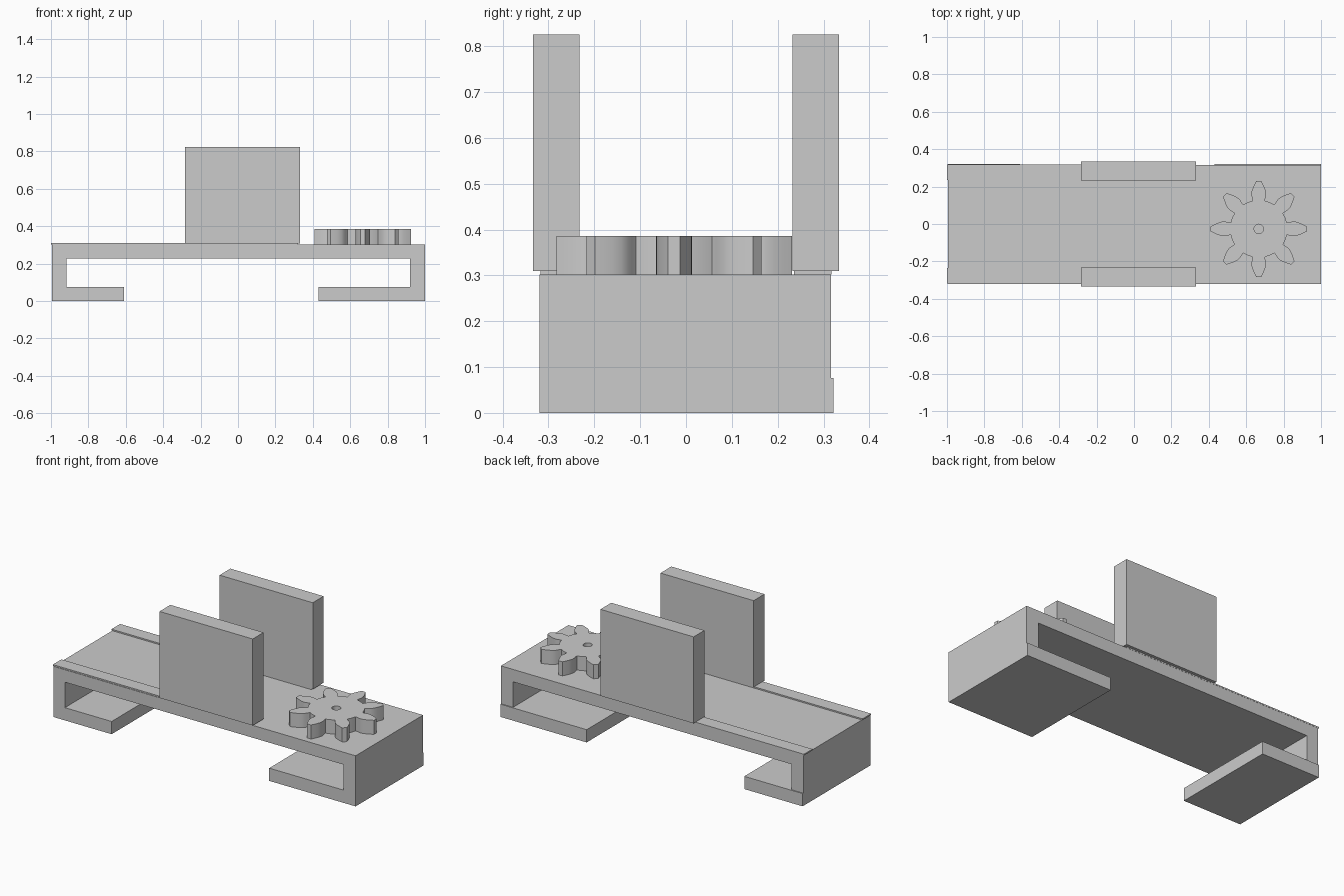
import bpy, bmesh, math
from mathutils import Vector

cube = bpy.data.objects.get("Cube")
if cube:
    bpy.data.objects.remove(cube, do_unlink=True)

grey = bpy.data.materials.new("light_grey")
grey.use_nodes = True
colour = (0.6, 0.6, 0.6, 1)
grey.diffuse_color = colour
grey.node_tree.nodes["Principled BSDF"].inputs["Base Color"].default_value = colour


def finish(name, bm):
    bmesh.ops.recalc_face_normals(bm, faces=bm.faces)
    mesh = bpy.data.meshes.new(name)
    bm.to_mesh(mesh)
    bm.free()
    obj = bpy.data.objects.new(name, mesh)
    obj.data.materials.append(grey)
    bpy.context.collection.objects.link(obj)
    return obj


def extrude(name, loops, offset):
    """Fill one or more closed loops and extrude them along an offset."""
    bm = bmesh.new()
    edges = []
    for loop in loops:
        verts = [bm.verts.new(p) for p in loop]
        edges += [bm.edges.new((verts[i - 1], verts[i])) for i in range(len(verts))]
    if len(loops) == 1:
        bm.faces.new(verts)
    else:
        bmesh.ops.triangle_fill(bm, edges=edges, use_beauty=True)
    result = bmesh.ops.extrude_face_region(bm, geom=bm.faces[:], use_keep_orig=True)
    moved = [g for g in result["geom"] if isinstance(g, bmesh.types.BMVert)]
    bmesh.ops.translate(bm, verts=moved, vec=Vector(offset))
    return finish(name, bm)


def box(name, x0, x1, y0, y1, z0, z1):
    corners = [(x0, y0, z0), (x1, y0, z0), (x1, y1, z0), (x0, y1, z0)]
    return extrude(name, [corners], (0, 0, z1 - z0))


# Bridge body: a deck with a leg at each end
FRONT, BACK, DECK = -0.32, 0.316, 0.302
FLANGE = 0.076
profile = [(-0.995, FLANGE), (-0.995, DECK), (1, DECK), (1, FLANGE),
           (0.92, FLANGE), (0.92, 0.228), (-0.918, 0.228), (-0.918, FLANGE)]
extrude("base", [[(x, FRONT, z) for x, z in profile]], (0, BACK - FRONT, 0))

# Inward feet, slightly longer than the body at the back
box("right_foot", -0.995, -0.61, FRONT, 0.322, 0, FLANGE)
box("left_foot", 0.43, 1, FRONT, 0.322, 0, FLANGE)

# Upright plates standing on thin rails
for name, side in (("front", -1), ("back", 1)):
    y0, y1 = sorted((side * 0.232, side * 0.334))
    box(name + "_plate", -0.284, 0.331, y0, y1, 0.309, 0.825)
    y0, y1 = sorted((side * 0.236, side * 0.317))
    box(name + "_rail", -1, 0.32, y0, y1, DECK, 0.31)

# Gear with eight teeth and a small bore
TEETH, CX, CY = 8, 0.667, -0.026
flank = [(0.15, 0.033), (0.165, 0.035), (0.18, 0.039), (0.2, 0.038),
         (0.22, 0.031), (0.24, 0.022), (0.257, 0.013)]
tooth = [(r, -w) for r, w in flank] + [(r, w) for r, w in reversed(flank)]
outline = []
for i in range(TEETH):
    a = math.tau * i / TEETH
    c, s = math.cos(a), math.sin(a)
    outline += [(CX + r * c - w * s, CY + r * s + w * c, DECK) for r, w in tooth]
    gap = a + math.pi / TEETH
    outline.append((CX + 0.154 * math.cos(gap), CY + 0.154 * math.sin(gap), DECK))
bore = [(CX + 0.025 * math.cos(math.tau * i / 24),
         CY + 0.025 * math.sin(math.tau * i / 24), DECK) for i in range(24)]
gear = extrude("gear", [outline, bore], (0, 0, 0.084))
bpy.ops.object.select_all(action="DESELECT")
gear.select_set(True)
bpy.context.view_layer.objects.active = gear
bpy.ops.object.shade_smooth_by_angle(angle=math.radians(30))
